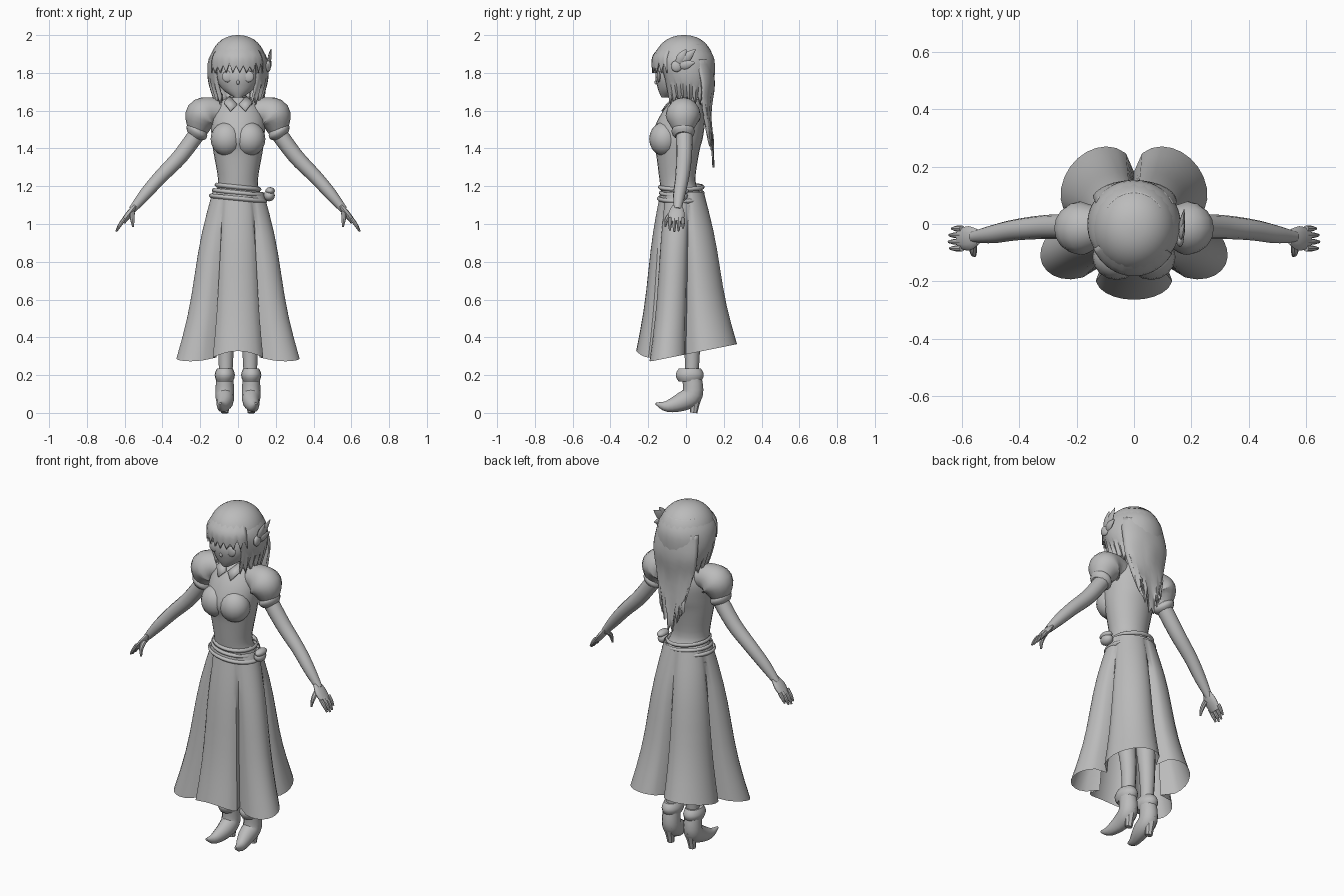
import bpy, bmesh, math, random
from mathutils import Vector, Matrix

random.seed(4)
default_cube = bpy.data.objects.get("Cube")
if default_cube:
    bpy.data.objects.remove(default_cube, do_unlink=True)

grey = bpy.data.materials.new("plain_grey")
grey.use_nodes = True
grey.diffuse_color = (.5, .5, .5, 1)
for node in grey.node_tree.nodes:
    if node.type == 'BSDF_PRINCIPLED':
        node.inputs["Base Color"].default_value = grey.diffuse_color


def finish(name, bm, thickness=0):
    bmesh.ops.recalc_face_normals(bm, faces=bm.faces[:])
    mesh = bpy.data.meshes.new(name)
    bm.to_mesh(mesh)
    bm.free()
    mesh.materials.append(grey)
    mesh.shade_smooth()
    mesh.set_sharp_from_angle(angle=math.radians(40))
    part = bpy.data.objects.new(name, mesh)
    bpy.context.scene.collection.objects.link(part)
    if thickness:
        part.modifiers.new("thickness", 'SOLIDIFY').thickness = thickness


def smooth(rows, steps=4):
    """Catmull-Rom interpolation between rows of numbers."""
    rows = [Vector(row) for row in rows]
    padded = [rows[0]] + rows + [rows[-1]]
    result = []
    for before, start, end, after in zip(padded, padded[1:], padded[2:], padded[3:]):
        slope_in, slope_out = (end - before) / 2, (after - start) / 2
        for step in range(steps):
            t = step / steps
            blend = t * t * (3 - 2 * t)
            result.append(start.lerp(end, blend) + slope_in * t * (1 - t) ** 2
                          - slope_out * t * t * (1 - t))
    return result + [rows[-1]]


def loft(name, rings, closed=True, caps=True, thickness=0):
    bm = bmesh.new()
    grid = [[bm.verts.new(point) for point in ring] for ring in rings]
    count = len(grid[0])
    for lower, upper in zip(grid, grid[1:]):
        for i in range(count if closed else count - 1):
            j = (i + 1) % count
            bm.faces.new((lower[i], lower[j], upper[j], upper[i]))
    if caps:
        bm.faces.new(grid[0])
        bm.faces.new(grid[-1])
    finish(name, bm, thickness)


def arc(z, width, front, back, count=24, start=0, sweep=math.tau):
    """Points on a level ellipse given its half width, front y and back y."""
    middle, depth = (front + back) / 2, (back - front) / 2
    angles = [start + sweep * i / count for i in range(count)]
    return [Vector((width * math.cos(a), middle + depth * math.sin(a), z)) for a in angles]


def body(name, rows):
    loft(name, [arc(*row) for row in smooth(rows)])


def tube(name, rows, axis='Y', flat=1, sides=12):
    """Rows are x, y, z, radius; flat scales the radius along the given axis."""
    rows = smooth(rows)
    points = [row.to_3d() for row in rows]
    reference = Vector([float(letter == axis) for letter in 'XYZ'])
    rings = []
    for i, (point, row) in enumerate(zip(points, rows)):
        along = points[min(i + 1, len(points) - 1)] - points[max(i - 1, 0)]
        across = along.cross(reference).normalized()
        side = across.cross(along).normalized()
        angles = [math.tau * j / sides for j in range(sides)]
        rings.append([point + row[3] * (across * math.cos(a) + side * flat * math.sin(a))
                      for a in angles])
    loft(name, rings)


def ball(name, place, size):
    bm = bmesh.new()
    matrix = Matrix.LocRotScale(Vector(place), None, Vector(size))
    bmesh.ops.create_uvsphere(bm, u_segments=16, v_segments=10, radius=1, matrix=matrix)
    finish(name, bm)


def hair_sheet(name, rows, middle, spread, count, jag, rise=0):
    """Curved sheet of hair ending in points, optionally higher at its sides."""
    start, sweep = math.radians(middle - spread), math.radians(2 * spread)
    rings = [arc(*row, count, start, sweep) for row in smooth(rows)]
    lifts = [rise * abs(point.x) + (i % 2) * jag * random.uniform(.5, 1)
             for i, point in enumerate(rings[-1])]
    for level, ring in enumerate(rings):
        for point, lift in zip(ring, lifts):
            point.z += lift * (level / (len(rings) - 1)) ** 2
    loft(name, rings, closed=False, caps=False, thickness=.01)


# Torso and head
body("bodice", [(1.16, .12, -.13, .08), (1.23, .105, -.14, .05), (1.38, .13, -.16, .07),
                (1.46, .14, -.18, .09), (1.56, .14, -.145, .1), (1.64, .1, -.09, .08),
                (1.67, .05, -.06, .05)])
tube("neck", [(0, -.01, 1.6, .04), (0, -.01, 1.75, .04)])
body("head", [(1.67, .02, -.13, -.09), (1.72, .09, -.15, .03), (1.8, .115, -.16, .08),
              (1.93, .09, -.11, .07)])
ball("nose", (0, -.157, 1.75), (.008, .01, .012))

# Skirt: the waist ellipse spreads into a hem with five flutes
skirt = []
for level in range(9):
    drop = level / 8
    spread = drop + .05 * math.sin(math.tau * drop)
    ring = []
    for i in range(60):
        a = math.tau * i / 60
        flute = .7 + .5 * abs(math.cos(2.5 * (a + math.pi / 2))) ** .5
        depth = .24 + .02 * math.sin(a)
        hem = Vector((.28 * flute * math.cos(a),
                      depth * flute * math.sin(a) - .06 * math.cos(a) ** 2, 0))
        waist = Vector((.135 * math.cos(a), .115 * math.sin(a) - .02, 0))
        lift = .07 * max(0, -math.sin(a)) ** 8
        point = waist.lerp(hem, spread)
        point.z = 1.17 + (.2 * hem.y + lift - .86) * drop
        ring.append(point)
    skirt.append(ring)
loft("skirt", skirt, caps=False)

# Waist bands, slanting down towards the pouch
for name, height, width, front in (("bodice_hem", 1.195, .115, -.14),
                                   ("upper_belt", 1.165, .13, -.135),
                                   ("lower_belt", 1.135, .145, -.145)):
    rings = []
    for i in range(7):
        bulge = .009 * math.sin(math.pi * i / 6)
        ring = arc(height + (i - 3) / 250, width + bulge, front - bulge, .09 + bulge)
        for point in ring:
            point.z -= point.x / 10
        rings.append(ring)
    loft(name, rings, caps=False)
ball("pouch", (.165, -.03, 1.15), (.03, .04, .03))
ball("pouch_flap", (.17, -.03, 1.175), (.025, .045, .02))

# Paired parts
for sign, side in ((1, "left"), (-1, "right")):
    def limb(name, rows, **options):
        tube(f"{side}_{name}", [(sign * x, *rest) for x, *rest in rows], **options)

    def blob(name, x, y, z, size):
        ball(f"{side}_{name}", (sign * x, y, z), size)

    def cuff(name, start, end, radius, bulge, **options):
        """Short rolled band, thickest in the middle."""
        rows = []
        for i in range(5):
            place = Vector(start).lerp(Vector(end), i / 4)
            rows.append((*place, radius + bulge * math.sin(math.pi * i / 4)))
        limb(name, rows, sides=16, **options)

    blob("bust", .06, -.115, 1.45, (.085, .08, .09))
    blob("eye", .055, -.144, 1.78, (.03, .01, .03))
    limb("puff_sleeve", [(.07, -.005, 1.58, .06), (.135, -.01, 1.595, .075),
                         (.19, -.015, 1.57, .093), (.215, -.015, 1.5, .055)], sides=16)
    cuff("sleeve_cuff", (.2, -.015, 1.515), (.235, -.015, 1.465), .042, .02)
    limb("arm", [(.18, -.01, 1.53, .045), (.3, -.01, 1.365, .042), (.41, -.02, 1.25, .037),
                 (.49, -.035, 1.16, .032), (.56, -.045, 1.075, .02)])
    limb("palm", [(.545, -.045, 1.095, .011), (.575, -.05, 1.055, .017),
                  (.61, -.05, 1.01, .014)], flat=2.5)
    for i, reach in enumerate((.9, 1, .95, .75)):
        y = -.085 + i * .023
        limb(f"finger_{i + 1}", [(.6, y, 1.03, .011),
                                 (.6 + .025 * reach, y, 1.03 - .035 * reach, .01),
                                 (.6 + .045 * reach, y, 1.03 - .07 * reach, .005)], sides=8)
    limb("thumb", [(.56, -.07, 1.06, .014), (.56, -.1, 1.03, .012), (.555, -.11, .985, .005)],
         sides=8)
    limb("leg", [(.075, -.01, 1.1, .07), (.075, -.01, .8, .07), (.065, .03, .4, .045),
                 (.065, .03, .2, .035)])

    # Ankle boot with a pointed toe
    limb("boot", [(.07, .03, .2, .05), (.07, .035, .1, .055), (.07, -.02, .06, .05),
                  (.085, -.1, .035, .03), (.095, -.16, .05, .006)], axis='X', flat=.9)
    cuff("boot_cuff", (.07, .02, .165), (.07, .02, .235), .058, .016, axis='X', flat=.72)
    limb("boot_heel", [(.07, .05, .1, .04), (.07, .045, .04, .025), (.07, .04, 0, .02)],
         axis='X', sides=8)

    # Pointed collar flap
    bm = bmesh.new()
    corners = ((.005, -.105, 1.635), (.045, -.055, 1.68), (.075, -.095, 1.645), (.04, -.13, 1.6))
    bm.faces.new([bm.verts.new((sign * x, y, z)) for x, y, z in corners])
    finish(f"{side}_collar", bm, thickness=.008)

# Hair: domed crown, fringe, sides and long back fall
crown = []
for i in range(10):
    rise = math.pi / 2 * i / 9.3
    spread = math.cos(rise) ** .9
    crown.append(arc(1.84 + .16 * math.sin(rise), .152 * spread,
                     -.01 - .165 * spread, -.01 + .16 * spread))
loft("hair_crown", crown)
hair_sheet("fringe", [(1.95, .11, -.13, .1), (1.88, .15, -.178, .14), (1.8, .155, -.18, .14)],
           -90, 66, 19, .06)
hair_sheet("side_hair", [(1.95, .11, -.12, .11), (1.87, .155, -.17, .15),
                         (1.76, .16, -.14, .15), (1.63, .12, -.11, .13)], 90, 142, 40, .06)
hair_sheet("long_back_hair", [(1.87, .14, -.05, .14), (1.73, .15, 0, .153),
                              (1.55, .13, .04, .135), (1.27, .07, .11, .15)], 90, 85, 14, .12, 2)

# Winged ornament on the left of the hair
root = Vector((.16, -.05, 1.835))
for name, y, z in (("upper", .05, 1.925), ("front", 0, 1.925), ("lower", .045, 1.855)):
    tip = Vector((.175, y, z))
    tube(f"{name}_feather", [(*root, .008), (*root.lerp(tip, .5), .026), (*tip, .003)],
         axis='X', flat=.4, sides=8)
ball("ornament_base", root, (.014, .03, .03))
